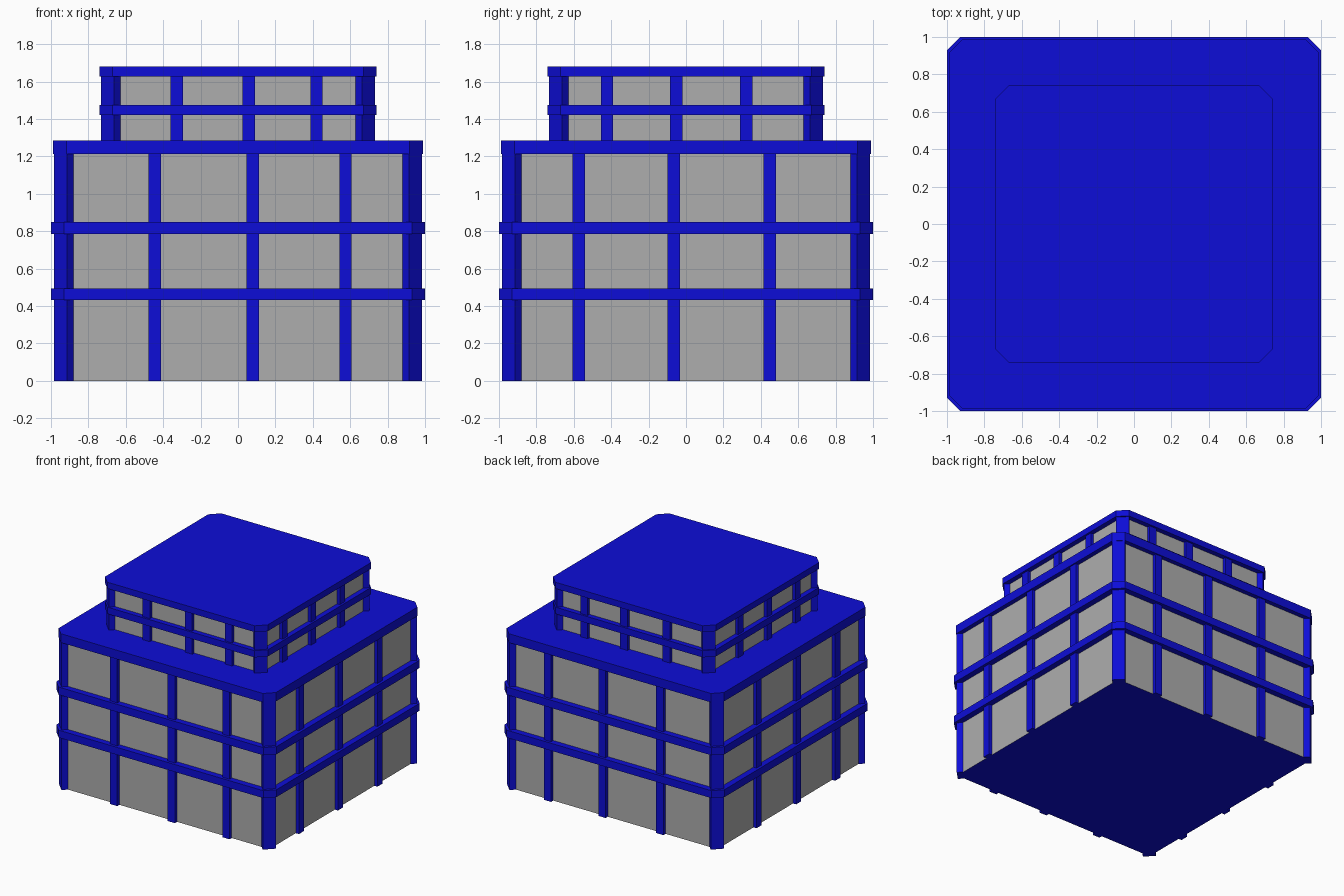
import bpy, bmesh

if "Cube" in bpy.data.objects:
    bpy.data.objects.remove(bpy.data.objects["Cube"])


def material(name, rgb):
    m = bpy.data.materials.new(name)
    m.diffuse_color = (*rgb, 1.0)
    m.use_nodes = True
    m.node_tree.nodes["Principled BSDF"].inputs["Base Color"].default_value = m.diffuse_color
    return m


BLUE = material("deep_blue", (0.004, 0.004, 0.68))
GREY = material("window_grey", (0.42, 0.42, 0.42))


def prism(name, outline, z0, z1, mat):
    """Extrude a counter-clockwise outline from z0 to z1."""
    bm = bmesh.new()
    face = bm.faces.new([bm.verts.new((x, y, z0)) for x, y in outline])
    res = bmesh.ops.extrude_face_region(bm, geom=[face], use_keep_orig=True)
    for v in res["geom"]:
        if isinstance(v, bmesh.types.BMVert):
            v.co.z = z1
    bmesh.ops.recalc_face_normals(bm, faces=bm.faces[:])
    me = bpy.data.meshes.new(name)
    bm.to_mesh(me)
    bm.free()
    me.materials.append(mat)
    ob = bpy.data.objects.new(name, me)
    bpy.context.collection.objects.link(ob)
    return ob


def octagon(r, c):
    """Square of half-size r with corners cut by c."""
    k = r - c
    return [(k, -r), (r, -k), (r, k), (k, r), (-k, r), (-r, k), (-r, -k), (-k, -r)]


def rect(x0, x1, y0, y1):
    return [(x0, y0), (x1, y0), (x1, y1), (x0, y1)]


def tier(name, z0, z1, wall, rib, post, band, cut, bands, xs, ys):
    # glazed core, with a blue underside
    core = prism(name + "_window_wall", octagon(wall, cut), z0, z1 - 0.01, GREY)
    core.data.materials.append(BLUE)
    for p in core.data.polygons:
        if p.normal.z < -0.5:
            p.material_index = 1
    # floor bands and roof slab
    for i, (b0, b1, r) in enumerate(bands):
        prism(f"{name}_slab_{i}", octagon(r, cut), b0, b1, BLUE)
    # columns, at the same positions on opposite sides
    w = 0.033
    top = z1 - 0.02
    for s in (-1, 1):
        a, b = sorted((s * (wall - 0.03), s * rib))
        for i, x in enumerate(xs):
            prism(f"{name}_column_x{i}_{s}", rect(x - w, x + w, a, b), z0, top, BLUE)
        for i, y in enumerate(ys):
            prism(f"{name}_column_y{i}_{s}", rect(a, b, y - w, y + w), z0, top, BLUE)
    # corner posts turned 45 degrees
    k, d = post - cut, 0.037
    for sx in (-1, 1):
        for sy in (-1, 1):
            o = [(post, k), (k, post), (k - d, post - d), (post - d, k - d)]
            prism(f"{name}_corner_post_{sx}_{sy}", [(sx * x, sy * y) for x, y in o],
                  z0, top, BLUE)


# wide lower storeys
tier("lower", 0.0, 1.285, 0.95, 0.978, 0.985, 1.0, 0.07,
     [(0.433, 0.494, 1.0), (0.785, 0.848, 1.0), (1.212, 1.285, 0.988)],
     (-0.446, 0.079, 0.575), (-0.573, -0.066, 0.447))
# smaller upper storeys
tier("upper", 1.28, 1.68, 0.698, 0.724, 0.732, 0.74, 0.07,
     [(1.42, 1.475, 0.74), (1.628, 1.68, 0.74)],
     (-0.328, 0.058, 0.42), (-0.422, -0.052, 0.323))
